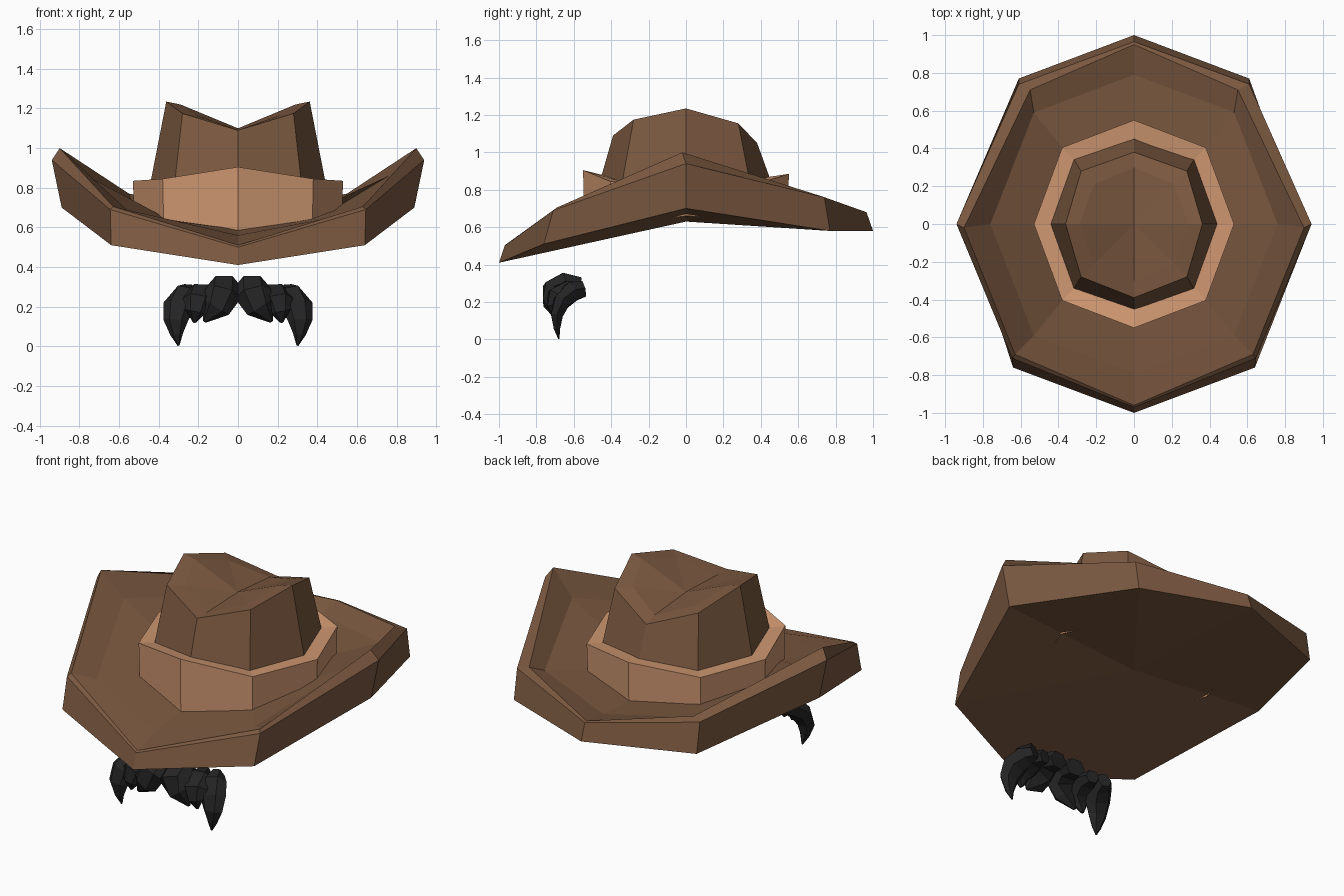
import bpy, bmesh, math
from mathutils import Vector

if "Cube" in bpy.data.objects:
    bpy.data.objects.remove(bpy.data.objects["Cube"])


def material(name, rgb):
    m = bpy.data.materials.new(name)
    m.diffuse_color = (*rgb, 1)
    m.use_nodes = True
    m.node_tree.nodes["Principled BSDF"].inputs["Base Color"].default_value = m.diffuse_color
    return m


BROWN = material("brown_felt", (0.20, 0.10, 0.052))
TAN = material("tan_band", (0.62, 0.31, 0.165))
BLACK = material("black_hair", (0.018, 0.018, 0.018))


def loft(name, rings, mat, cap_start=None, cap_end=None):
    """Skin closed rings of points; a cap is None, 'flat' or an apex point."""
    bm = bmesh.new()
    vs = [[bm.verts.new(p) for p in r] for r in rings]
    n = len(rings[0])
    for a, b in zip(vs, vs[1:]):
        for i in range(n):
            j = (i + 1) % n
            bm.faces.new((a[i], a[j], b[j], b[i]))
    for ring, cap in ((vs[0], cap_start), (vs[-1], cap_end)):
        if cap == 'flat':
            bm.faces.new(ring)
        elif cap is not None:
            c = bm.verts.new(cap)
            for i in range(n):
                bm.faces.new((ring[i], ring[(i + 1) % n], c))
    bmesh.ops.recalc_face_normals(bm, faces=bm.faces)
    me = bpy.data.meshes.new(name)
    bm.to_mesh(me)
    bm.free()
    me.materials.append(mat)
    ob = bpy.data.objects.new(name, me)
    bpy.context.collection.objects.link(ob)
    return ob


def octagon(half):
    """Mirror five points (front, corner, side, corner, back) into a ring."""
    return half + [(-x, y, z) for x, y, z in half[3:0:-1]]


# Brim: lower edge, outer lip, upper lip, fold, join with the crown
brim = [
    [(0, -1, .41), (.64, -.76, .51), (.89, 0, .70), (.61, .77, .58), (0, 1, .58)],
    [(0, -.97, .50), (.645, -.71, .69), (.94, 0, .94), (.61, .74, .76), (0, .965, .68)],
    [(0, -.96, .51), (.63, -.69, .705), (.90, -.02, 1.0), (.55, .71, .77), (0, .95, .685)],
    [(0, -.79, .56), (.53, -.59, .66), (.76, 0, .86), (.53, .59, .71), (0, .79, .665)],
    [(0, -.50, .59), (.35, -.37, .64), (.48, 0, .69), (.35, .37, .67), (0, .50, .65)],
]
loft("brim", [octagon(r) for r in brim], BROWN, (0, 0, .63), 'flat')

# Hat band: outer wall and the narrow top ledge
band = [
    [(0, -.545, .57), (.375, -.40, .61), (.525, 0, .66), (.375, .40, .64), (0, .545, .63)],
    [(0, -.55, .905), (.38, -.405, .845), (.53, 0, .835), (.38, .405, .84), (0, .55, .885)],
    [(0, -.45, .88), (.31, -.33, .84), (.43, 0, .835), (.31, .33, .84), (0, .45, .87)],
]
loft("hat_band", [octagon(r) for r in band], TAN)

# Crown: tapered wall and the creased top
crown = [
    [(0, -.465, .83), (.32, -.345, .82), (.445, 0, .81), (.32, .345, .82), (0, .46, .83)],
    [(0, -.39, 1.09), (.28, -.28, 1.175), (.362, 0, 1.235), (.28, .28, 1.155), (0, .38, 1.05)],
    [(0, -.30, 1.09), (.21, -.21, 1.165), (.29, 0, 1.22), (.21, .21, 1.155), (0, .30, 1.075)],
]
loft("crown", [octagon(r) for r in crown], BROWN, None, (0, 0, 1.10))


# Moustache: curved tapering locks, mirrored left and right
def lock(name, path, side):
    """path rows: x, y, z, half width, half thickness."""
    pts = [Vector((p[0] * side, p[1], p[2])) for p in path]
    rings = []
    for i, (c, p) in enumerate(zip(pts, path)):
        t = (pts[min(i + 1, len(pts) - 1)] - pts[max(i - 1, 0)]).normalized()
        u = (Vector((1, 0, 0)) - t * t.x).normalized()
        v = t.cross(u)
        rings.append([c + u * p[3] * math.cos(k * math.pi / 3)
                      + v * p[4] * math.sin(k * math.pi / 3) for k in range(6)])
    loft(name, rings, BLACK, 'flat', 'flat')


locks = {
    "inner_lock": [(.06, -.57, .29, .06, .05), (.07, -.65, .305, .085, .058),
                   (.075, -.715, .265, .095, .06), (.11, -.725, .20, .075, .045),
                   (.17, -.705, .125, .01, .008)],
    "middle_lock": [(.17, -.555, .265, .04, .04), (.185, -.63, .27, .075, .05),
                    (.20, -.70, .23, .08, .05), (.215, -.715, .175, .05, .03),
                    (.22, -.70, .12, .008, .008)],
    "outer_lock": [(.25, -.55, .27, .04, .05), (.27, -.61, .255, .07, .06),
                   (.30, -.665, .20, .08, .05), (.315, -.69, .13, .062, .037),
                   (.31, -.69, .06, .032, .02), (.30, -.68, .003, .005, .004)],
}
for label, path in locks.items():
    for side, word in ((1, "right"), (-1, "left")):
        lock(f"moustache_{label}_{word}", path, side)
